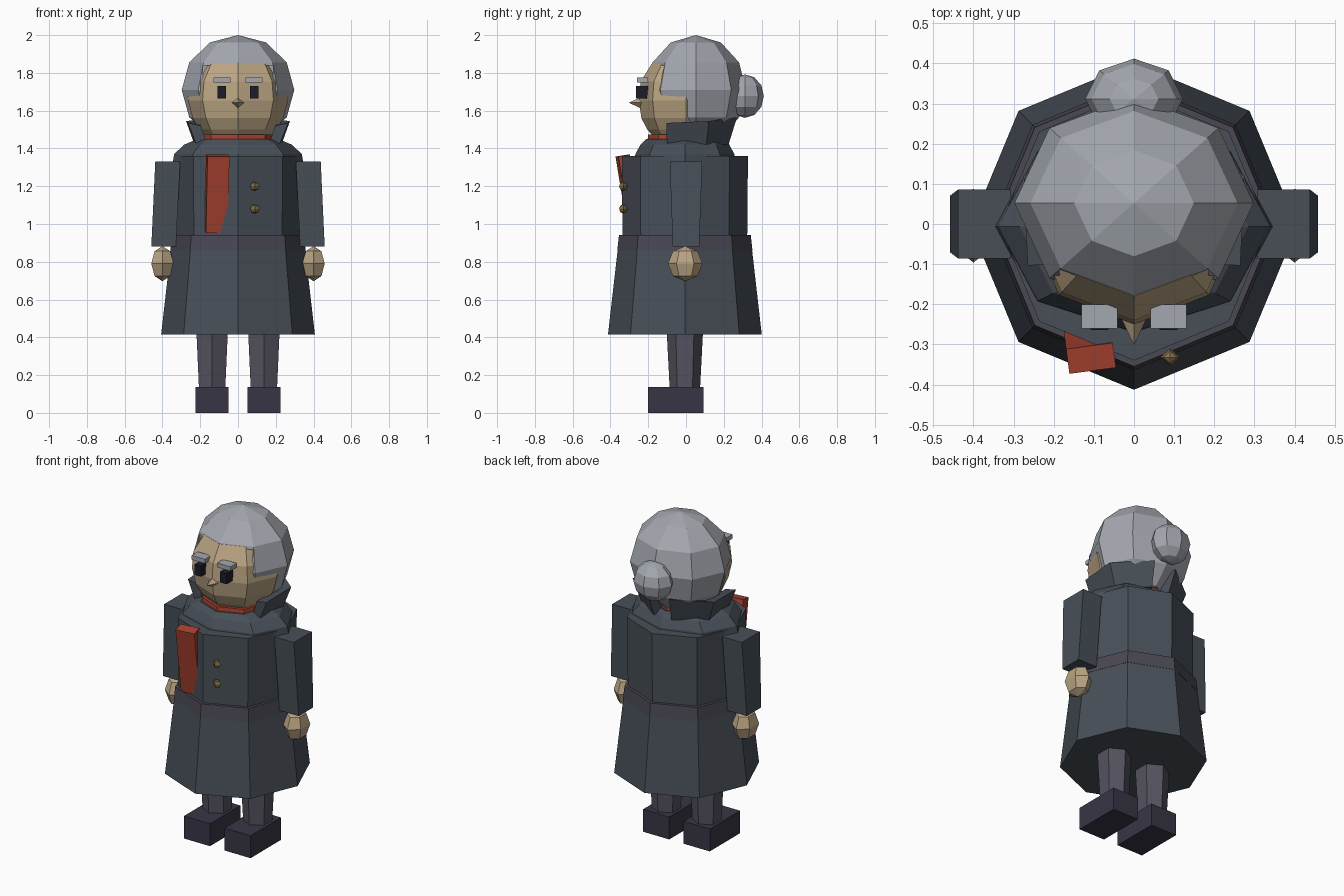
import bpy, bmesh
from math import sin, cos, pi, radians
from mathutils import Matrix, Euler

if "Cube" in bpy.data.objects:
    bpy.data.objects.remove(bpy.data.objects["Cube"])

def mat(name, c):
    m = bpy.data.materials.new(name)
    m.diffuse_color = (*c, 1)
    m.use_nodes = True
    m.node_tree.nodes["Principled BSDF"].inputs["Base Color"].default_value = m.diffuse_color
    return m

COAT = mat("coat_cloth", (.065, .078, .097))
BELT = mat("belt_cloth", (.068, .063, .085))
HAIR = mat("hair_grey", (.37, .39, .43))
SKIN = mat("skin", (.50, .38, .23))
RED = mat("scarf_red", (.40, .055, .03))
TROUSER = mat("trouser", (.09, .085, .115))
BOOT = mat("boot", (.04, .036, .06))
BRASS = mat("brass", (.22, .16, .065))
DARK = mat("eye_dark", (.012, .012, .025))
CY = -.006  # body axis in y

def finish(name, bm, m):
    bmesh.ops.remove_doubles(bm, verts=bm.verts, dist=1e-4)
    bmesh.ops.recalc_face_normals(bm, faces=bm.faces)
    me = bpy.data.meshes.new(name)
    bm.to_mesh(me)
    bm.free()
    if m:
        me.materials.append(m)
    ob = bpy.data.objects.new(name, me)
    bpy.context.collection.objects.link(ob)
    return ob

def loft(name, rings, n, m, cy=CY, turn=0):
    """Stack of n-sided rings (z, rx, ry, cx) closed at both ends."""
    bm = bmesh.new()
    rows = [[bm.verts.new((cx + rx * cos(turn + 2 * pi * i / n), cy + ry * sin(turn + 2 * pi * i / n), z))
             for i in range(n)] for z, rx, ry, cx in rings]
    for a, b in zip(rows, rows[1:]):
        for i in range(n):
            j = (i + 1) % n
            bm.faces.new((a[i], a[j], b[j], b[i]))
    for row, r in ((rows[0], rings[0]), (rows[-1], rings[-1])):
        if r[1] > 0:
            bm.faces.new(row)
    return finish(name, bm, m)

def ball(name, c, r, n, k, m, turn=0):
    rings = [(c[2] - r[2] * cos(pi * i / k), r[0] * sin(pi * i / k) if 0 < i < k else 0,
              r[1] * sin(pi * i / k) if 0 < i < k else 0, c[0]) for i in range(k + 1)]
    return loft(name, rings, n, m, c[1], turn)

def box(name, lo, hi, m, rot=(0, 0, 0)):
    c = [(a + b) / 2 for a, b in zip(lo, hi)]
    s = [b - a for a, b in zip(lo, hi)]
    bm = bmesh.new()
    bmesh.ops.create_cube(bm, size=1, matrix=Matrix.Translation(c) @ Euler(rot).to_matrix().to_4x4()
                          @ Matrix.Diagonal((*s, 1)))
    return finish(name, bm, m)

# Coat: skirt, belt band, body, rounded shoulders
loft("coat_skirt", [(.415, .407, .407, 0), (.94, .347, .347, 0)], 8, COAT)
loft("coat_belt", [(.86, .358, .358, 0), (.941, .349, .349, 0)], 8, BELT)
loft("coat_body", [(.92, .33, .33, 0), (1.36, .334, .334, 0)], 8, COAT)
loft("coat_shoulders", [(1.33, .345, .268, 0), (1.37, .338, .262, 0), (1.42, .285, .235, 0), (1.45, .215, .205, 0)], 8, COAT)

# Scarf ring and hanging tail
loft("scarf_ring", [(1.40, .205, .2, 0), (1.475, .2, .195, 0)], 8, RED)
box("scarf_tail", (-.17, -.333, .955), (-.053, -.27, 1.365), RED, (radians(9.4), 0, radians(7.6)))

# Buttons
for z in (1.2, 1.08):
    ball("coat_button", (.09, -.332, z), (.025, .022, .025), 4, 4, BRASS)

# Collar flaps: plan points with height of the top edge, flaring upwards
for s in (-1, 1):
    bm = bmesh.new()
    secs = []
    for x, y, top, nx, ny in ((.195, -.10, 1.535, 1, -.05), (.205, .10, 1.545, 1, .3), (.05, .20, 1.565, .35, 1)):
        secs.append([bm.verts.new((s * (x + nx * d), y + ny * d, z)) for d, z in
                     ((-.03, 1.42), (.025, 1.42), (.07, top), (0, top - .015))])
    for a, b in zip(secs, secs[1:]):
        for i in range(4):
            j = (i + 1) % 4
            bm.faces.new((a[i], a[j], b[j], b[i]))
    bm.faces.new(secs[0])
    bm.faces.new(secs[-1])
    finish("coat_collar", bm, COAT)

# Arms, hands, legs, boots
for s in (-1, 1):
    q = 2 ** .5
    loft("sleeve", [(.88, .065 * q, .070 * q, s * .394), (1.33, .066 * q, .086 * q, s * .372)], 4, COAT, 0, pi / 4)
    ball("hand", (s * .40, -.004, .79), (.068, .092, .093), 6, 4, SKIN, pi / 6)
    loft("leg", [(.12, .08, .08, s * .137), (.45, .097, .097, s * .137)], 6, TROUSER, CY, pi / 6)
    box("boot", (s * .137 - .088, -.2, 0), (s * .137 + .088, .092, .137), BOOT)

# Head
loft("head", [(1.46, .17, .17, 0), (1.50, .205, .205, 0), (1.56, .24, .236, 0), (1.655, .265, .25, 0),
              (1.755, .255, .24, 0), (1.85, .20, .18, 0)], 8, SKIN, 0)

# Hair: faceted ball with the face opening cut away
hair = ball("hair", (0, .052, 1.71), (.298, .265, .29), 8, 6, HAIR)
for lo, hi in (((-.185, -.5, 1.3), (.185, -.10, 1.838)), ((-.5, -.5, 1.2), (.5, 0, 1.675))):
    cutter = box("hair_cutter", lo, hi, None)
    cutter.hide_render = True
    cutter.hide_viewport = True
    mod = hair.modifiers.new("face_opening", 'BOOLEAN')
    mod.operation = 'DIFFERENCE'
    mod.solver = 'EXACT'
    mod.object = cutter
ball("hair_bun", (0, .312, 1.677), (.122, .1, .115), 8, 6, HAIR)

# Face details
for s in (-1, 1):
    box("eye", (s * .086 - .022, -.264, 1.665), (s * .086 + .022, -.20, 1.73), DARK)
    box("eyebrow", (s * .086 - .045, -.26, 1.75), (s * .086 + .045, -.20, 1.776), HAIR)
bm = bmesh.new()
bmesh.ops.create_cone(bm, cap_ends=True, segments=4, radius1=.038, radius2=0, depth=.08,
                      matrix=Matrix.Translation((0, -.262, 1.642)) @ Matrix.Rotation(pi / 2, 4, 'X')
                      @ Matrix.Rotation(0, 4, 'Z'))
finish("nose", bm, SKIN)
